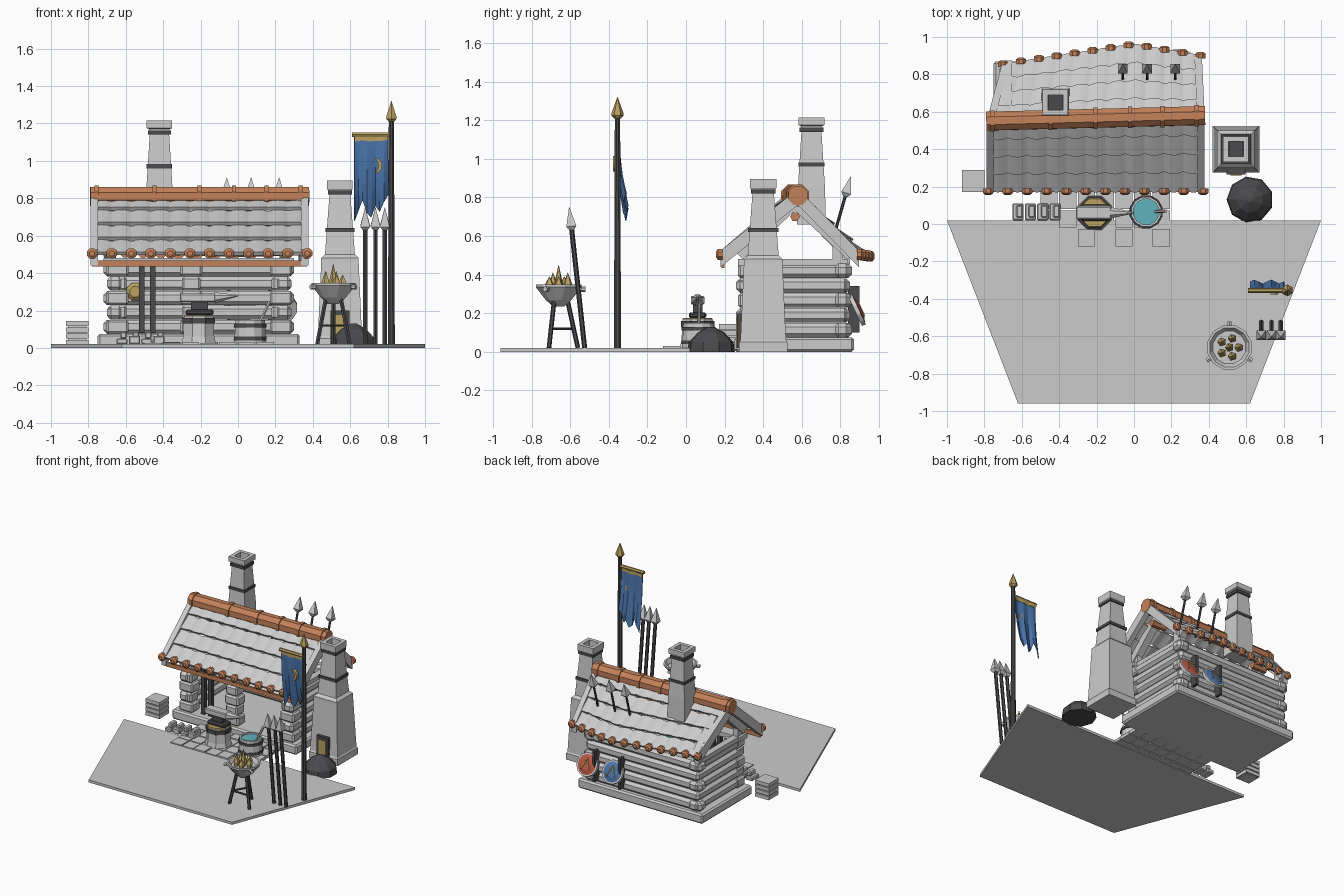
import bpy, bmesh, math, random
from math import sin, cos, pi
from mathutils import Vector, Matrix, Euler

if "Cube" in bpy.data.objects:
    bpy.data.objects.remove(bpy.data.objects["Cube"])
random.seed(4)

def material(name, c):
    m = bpy.data.materials.new(name)
    m.diffuse_color = (*c, 1)
    m.use_nodes = True
    m.node_tree.nodes["Principled BSDF"].inputs["Base Color"].default_value = m.diffuse_color
    return m

CLAY = material("clay", (.55, .22, .1))
GOLD = material("gold", (.5, .36, .12))
BLUE = material("blue", (.07, .18, .42))
RED = material("red", (.5, .1, .06))
TEAL = material("water", (.12, .45, .5))
DARK = material("dark_iron", (.07, .07, .075))

def mesh(name, verts, faces, mat=None, solid=0):
    me = bpy.data.meshes.new(name)
    me.from_pydata([tuple(v) for v in verts], [], faces)
    me.update()
    o = bpy.data.objects.new(name, me)
    bpy.context.collection.objects.link(o)
    if mat:
        me.materials.append(mat)
    if solid:
        o.modifiers.new("solid", 'SOLIDIFY').thickness = solid
    return o

def box(name, lo, hi, mat=None, bevel=0, rot=(0, 0, 0)):
    lo, hi = Vector(lo), Vector(hi)
    h = (hi - lo) / 2
    vs = [(x * h.x, y * h.y, z * h.z) for x in (-1, 1) for y in (-1, 1) for z in (-1, 1)]
    fs = [(0, 1, 3, 2), (4, 6, 7, 5), (0, 4, 5, 1), (2, 3, 7, 6), (0, 2, 6, 4), (1, 5, 7, 3)]
    o = mesh(name, vs, fs, mat)
    o.location = (lo + hi) / 2
    o.rotation_euler = rot
    if bevel:
        b = o.modifiers.new("bevel", 'BEVEL')
        b.width, b.segments = bevel, 1
    return o

def turned(name, origin, prof, n=8, mat=None, axis=(0, 0, 1), twist=None):
    """Revolve (height, radius) pairs around an axis; n=4 gives a square stack of half-width radius."""
    q = Vector((0, 0, 1)).rotation_difference(Vector(axis).normalized())
    k = 2 ** .5 if n == 4 else 1
    tw = pi / n if twist is None else twist
    vs = [Vector(origin) + q @ Vector((k * r * cos(tw + 2 * pi * i / n), k * r * sin(tw + 2 * pi * i / n), z))
          for z, r in prof for i in range(n)]
    fs = [(a * n + i, a * n + (i + 1) % n, (a + 1) * n + (i + 1) % n, (a + 1) * n + i)
          for a in range(len(prof) - 1) for i in range(n)]
    fs += [tuple(range(n))[::-1], tuple(range((len(prof) - 1) * n, len(prof) * n))]
    return mesh(name, vs, fs, mat)

def rod(name, a, b, r, r2=None, n=6, mat=None):
    a, b = Vector(a), Vector(b)
    return turned(name, a, [(0, r), ((b - a).length, r if r2 is None else r2)], n, mat, b - a)

def spear(name, a, b, r=.013, head=.1):
    a, b = Vector(a), Vector(b)
    d = (b - a).normalized()
    rod(name + "_shaft", a, b - d * head, r, mat=DARK)
    turned(name + "_head", b - d * head, [(-.02, .012), (0, .026), (head, .001)], 4, None, d)

# Ground plate and paving
g = [(-1, .02), (-.62, -.96), (.62, -.96), (1, .02)]
mesh("ground_plate", [(x, y, z) for z in (0, .02) for x, y in g],
     [(3, 2, 1, 0), (4, 5, 6, 7)] + [(i, (i + 1) % 4, (i + 1) % 4 + 4, i + 4) for i in range(4)])
for i in range(7):
    for j in range(4):
        x, y = -.5 + i * .1, -.12 + j * .1
        box("paving_stone", (x, y, .005), (x + .092, y + .092, .026 + random.random() * .006))
for i in range(4):
    x = -.65 + i * .066
    box("step_stone", (x, .02, .02), (x + .06, .11, .05 + .015 * (i % 2)), None, .006)
    box("step_stone_top", (x + .02, .035, .05), (x + .055, .1, .085), None, .006)

# Foundation and log walls
box("foundation", (-.75, .25, 0), (.33, .87, .075), None, .012)
for k in range(5):
    z0 = .075 + k * .077
    z1, e = z0 + .075, .02 * (k % 2)
    for x in (-.70, .2):
        box("side_log", (x, .28 - e, z0), (x + .085, .86 - e, z1), None, .02)
    box("back_log", (-.72 + e, .77, z0), (.3 - e, .85, z1), None, .02)
    for x in (-.705, -.31, .17):
        box("front_pillar_log", (x + e / 2, .27, z0), (x + .12 - e / 2, .37, z1), None, .012)
box("front_wall_plate", (-.72, .27, .445), (.3, .36, .48))
for x in (-.53, -.47):
    box("rack_post", (x, .3, .08), (x + .03, .33, .44), DARK)
turned("inner_shield", (-.55, .76, .3), [(0, .05), (.02, .03)], 8, GOLD, (0, -1, 0))

# Roof slopes with stepped wavy tiles
RL, RR = Vector((-.78, .55, .81)), Vector((.37, .58, .81))
FRONT = [Vector((-.78, .18, .49)), Vector((.37, .18, .49))]
BACK = [Vector((-.70, .85, .5)), Vector((0, .955, .48)), Vector((.355, .895, .49))]

def along(pts, u):
    if len(pts) == 2:
        return pts[0].lerp(pts[1], u)
    x = pts[0].x + u * (pts[-1].x - pts[0].x)
    a, b = (pts[0], pts[1]) if x < pts[1].x else (pts[1], pts[2])
    return a.lerp(b, (x - a.x) / (b.x - a.x))

def slope(name, eave, rows=4, cols=11, sub=4):
    n = cols * sub
    for r in range(rows):
        vs = []
        for end in (0, 1):
            for i in range(n + 1):
                u = i / n
                wave = abs(sin(pi * i / sub))
                v = (r + end) / rows + (.03 * wave if end else 0)
                p = RL.lerp(RR, u).lerp(along(eave, u), v)
                vs.append(p + Vector((0, 0, .022 * end + .01 * wave)))
        fs = [(i, i + 1, n + 2 + i, n + 1 + i) for i in range(n)]
        mesh(f"{name}_tiles_{r + 1}", vs, fs, None, .02 if eave is BACK else -.02)
    for i in range(cols + 1):
        p = along(eave, i / cols)
        s = 1 if eave is BACK else -1
        turned(name + "_eave_cap", p + Vector((0, -.01 * s, .015)), [(0, .03), (.025, .03), (.035, .015)], 8, CLAY, (0, s, 0))
    # Gable edge boards
    for top, end in ((RL, eave[0]), (RR, eave[-1])):
        sx = .012 if top is RL else -.012
        vs = [p + Vector((dx + sx, 0, dz)) for p in (top, end) for dx, dz in ((-.02, -.05), (.02, -.05), (.02, .035), (-.02, .035))]
        mesh(name + "_gable_board", vs, [(3, 2, 1, 0), (4, 5, 6, 7)] + [(i, (i + 1) % 4, (i + 1) % 4 + 4, i + 4) for i in range(4)])

slope("front_roof", FRONT)
slope("back_roof", BACK)
box("front_fascia", (-.78, .185, .435), (.37, .2, .468), CLAY)

# Ridge log with rings, and gable framing
rod("ridge", RL - Vector((.01, 0, 0)), RR + Vector((.01, 0, 0)), .054, n=8, mat=CLAY)
for t in (.02, .29, .5, .66, .81, .97):
    p = RL.lerp(RR, t)
    rod("ridge_ring", p - Vector((.011, 0, 0)), p + Vector((.011, 0, 0)), .062, n=8, mat=CLAY)
for x in (-.68, .25):
    box("gable_beam", (x - .025, .28, .445), (x + .025, .84, .48))
    for y in (.31, .76):
        box("gable_post", (x - .02, y, .46), (x + .02, y + .05, .57))
    for s in (-1, 1):
        rod("gable_rafter", (x, .565, .77), (x, .565 + s * .29, .5), .028, n=4)
    rod("purlin_end", (x - .06, .565, .7), (x + .06, .565, .7), .025, n=6, mat=CLAY)

# Chimneys: one through the roof, one on the forge
turned("roof_chimney", (-.42, .65, 0), [(.66, .075), (.85, .07), (1.14, .052), (1.17, .055), (1.175, .068),
       (1.215, .068), (1.215, .04), (1.15, .038)], 4)
turned("forge_chimney", (.545, .4, 0), [(0, .125), (.05, .125), (.06, .118), (.46, .1), (.48, .1), (.5, .08), (.83, .055),
       (.85, .068), (.895, .068), (.895, .04), (.83, .038)], 4)
for x, y, z, r in ((-.42, .65, 1.14, .062), (-.42, .65, .96, .068), (.545, .4, .82, .064), (.545, .4, .62, .078)):
    turned("chimney_band", (x, y, z), [(0, r), (.022, r)], 4, DARK)
box("forge_mouth_frame", (.495, .265, .02), (.595, .3, .2), DARK)
box("forge_mouth_glow", (.515, .26, .03), (.575, .29, .175), GOLD)
turned("coal_heap", (.62, .13, 0), [(0, .125), (.05, .118), (.1, .07), (.13, .015)], 9, DARK)

# Slatted crate
box("crate_core", (-.91, .18, .01), (-.81, .28, .135))
for k in range(4):
    box("crate_slat", (-.92, .17, .015 + k * .034), (-.8, .29, .042 + k * .034))

# Anvil on stump
turned("stump", (-.21, .06, 0), [(.02, .1), (.06, .09), (.17, .085)], 8)
turned("stump_band", (-.21, .06, .13), [(0, .094), (.03, .094)], 8, DARK)
turned("stump_top", (-.21, .06, .17), [(0, .085), (.006, .08)], 8, GOLD)
box("anvil_foot", (-.28, .015, .175), (-.13, .105, .205), DARK, .008)
box("anvil_waist", (-.25, .035, .2), (-.16, .085, .25), DARK)
box("anvil_top", (-.31, .025, .245), (-.12, .095, .29), None, .006)
rod("anvil_horn", (-.125, .06, .268), (0, .06, .28), .032, .004, 8)

# Quench tub
turned("tub", (.065, .065, 0), [(.02, .088), (.14, .082), (.15, .082), (.15, .07), (.13, .07)], 12)
for z in (.04, .11):
    turned("tub_hoop", (.065, .065, z), [(0, .091), (.02, .09)], 12, DARK)
turned("tub_water", (.065, .065, .13), [(0, .071), (.008, .071)], 12, TEAL)
rod("tub_stick", (.1, .065, .1), (.17, .07, .25), .009)

# Brazier with flames
C = Vector((.51, -.66, 0))
turned("brazier_bowl", C, [(.235, .03), (.27, .07), (.335, .122), (.348, .122), (.348, .108), (.32, .09)], 12)
for i in range(3):
    a = pi / 2 + i * 2 * pi / 3
    d = Vector((cos(a), sin(a), 0))
    rod("brazier_leg", C + d * .1 + Vector((0, 0, .02)), C + d * .045 + Vector((0, 0, .27)), .012, mat=DARK)
    rod("brazier_handle", C + d * .115 + Vector((0, 0, .325)), C + d * .14 + Vector((0, 0, .325)), .014)
    e = Vector((cos(a + 2 * pi / 3), sin(a + 2 * pi / 3), 0))
    rod("brazier_brace", C + d * .08 + Vector((0, 0, .12)), C + e * .08 + Vector((0, 0, .12)), .007, mat=DARK)
for i in range(6):
    d = Vector((cos(i * 2 * pi / 5), sin(i * 2 * pi / 5), 0)) * (.05 if i < 5 else 0)
    h = .07 + .02 * (i % 2) if i < 5 else .13
    turned("flame", C + d + Vector((0, 0, .32)), [(0, .018), (.03, .024), (h, .001)], 5, GOLD)

# Standing spears and the ones stuck in the roof
for x in (.68, .735, .785):
    spear("front_spear", (x, -.525, .02), (x, -.605, .75))
for x in (-.06, .07, .22):
    spear("roof_spear", (x, .76, .58), (x, .855, .91), .008, .09)

# Banner on its pole
rod("banner_pole", (.82, -.355, .02), (.82, -.355, 1.22), .02, .015, 8, DARK)
turned("pole_tip", (.82, -.355, 1.21), [(0, .018), (.015, .032), (.03, .03), (.11, .001)], 6, GOLD)
rod("banner_bar", (.61, -.355, 1.14), (.82, -.355, 1.14), .013, n=6, mat=GOLD)
bottom = [.68, .74, .79, .72, .70, .76, .73, .78, .82]

def cloth_point(i, t):
    z = 1.13 + (bottom[i] - 1.13) * t
    return Vector((.622 + i * .0225, -.352 + .04 * t * t + .008 * sin(i * 1.6) * (.3 + t), z))

def cloth(name, t0, t1, rows, mat, thick):
    vs = [cloth_point(i, t0 + (t1 - t0) * j / rows) for j in range(rows + 1) for i in range(9)]
    fs = [(j * 9 + i, j * 9 + i + 1, j * 9 + i + 10, j * 9 + i + 9) for j in range(rows) for i in range(8)]
    mesh(name, vs, fs, mat, thick).modifiers["solid"].offset = 0

cloth("banner_cloth", 0, 1, 7, BLUE, .008)
cloth("banner_hem", 0, .06, 1, GOLD, .014)
arc = [(-1.1 + 2.2 * i / 8) for i in range(9)]
vs = [(.725 + .045 * cos(a), -.36, .975 + .045 * sin(a)) for a in arc]
vs += [(.715 + .035 * cos(a), -.36, .975 + .045 * sin(a)) for a in arc]
mesh("banner_crescent", vs, [(i, i + 1, i + 10, i + 9) for i in range(8)], GOLD, .035).modifiers["solid"].offset = 0

# Round shields leaning on the back wall
for x, m in ((.23, RED), (.01, BLUE)):
    ax = Vector((0, .9, .42)).normalized()
    o = Vector((x, .885, .215))
    turned("shield_rim", o, [(-.01, .088), (.012, .088)], 12, None, ax)
    turned("shield_face", o + ax * .012, [(0, .076), (.012, .04)], 12, m, ax)
    up = Vector((0, -.42, .9)).normalized()
    for s in (-1, 1):
        f = o + ax * .022
        rod("shield_bar", f + up * .045, f - up * .04 + Vector((s * .035, 0, 0)), .006, mat=GOLD)
    box("shield_peg", (x - .07, .84, .1), (x - .05, .9, .34), DARK)
